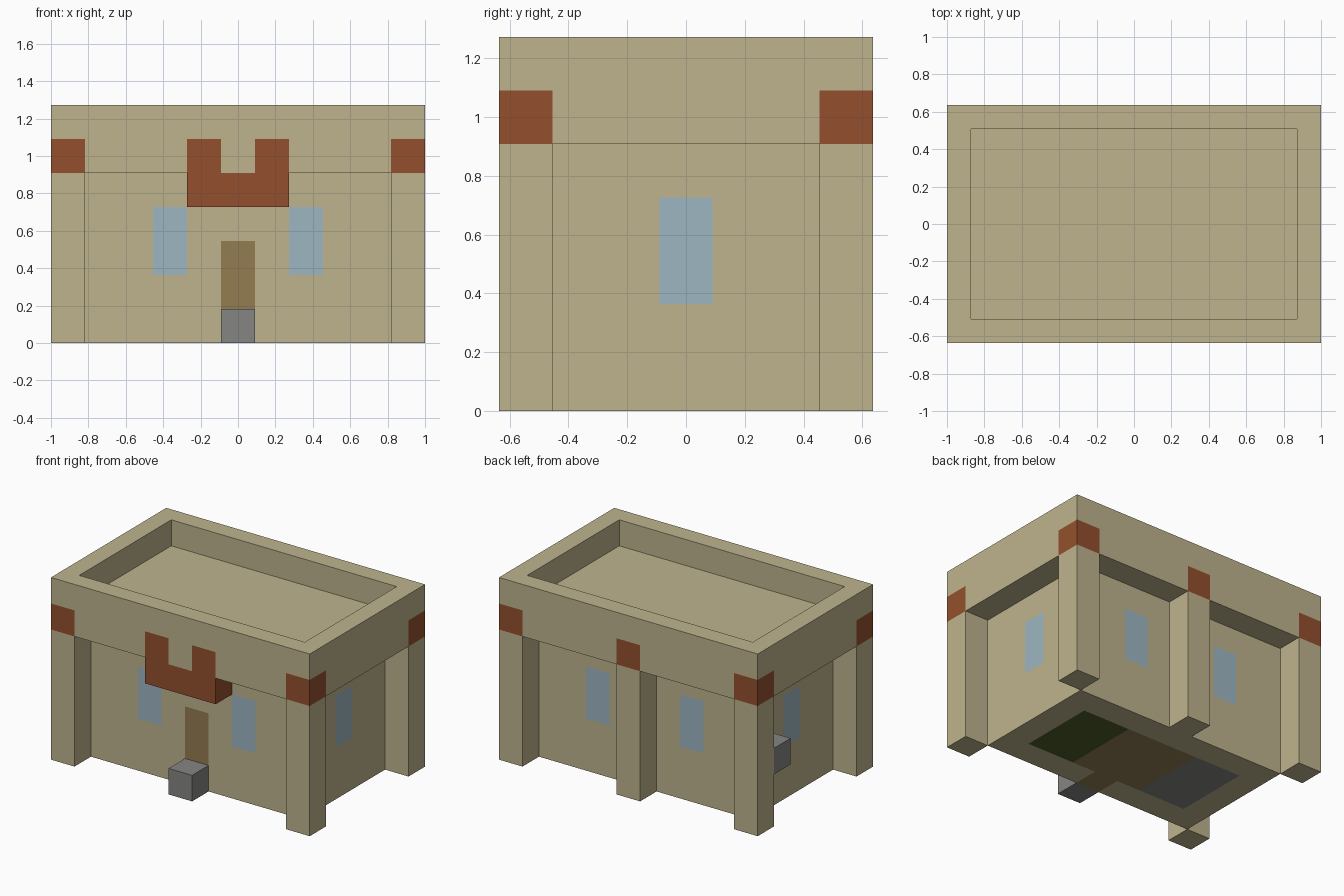
import bpy, bmesh
from mathutils import Vector

cube = bpy.data.objects.get("Cube")
if cube:
    bpy.data.objects.remove(cube)

U = 2 / 11  # one building block


def linear(c):
    c /= 255
    return c / 12.92 if c <= 0.04045 else ((c + 0.055) / 1.055) ** 2.4


def material(name, *rgb):
    colour = [linear(c) for c in rgb] + [1]
    mat = bpy.data.materials.new(name)
    mat.use_nodes = True
    mat.diffuse_color = colour
    shader = mat.node_tree.nodes["Principled BSDF"]
    shader.inputs["Base Color"].default_value = colour
    shader.inputs["Roughness"].default_value = 0.9
    return mat


sand = material("sandstone", 190, 180, 141)
rust = material("rust clay", 148, 80, 45)
glass = material("pale blue glass", 158, 182, 194)
wood = material("brown wood", 148, 125, 82)
stone = material("grey stone", 133, 133, 131)
green = material("dark green floor", 77, 94, 38)


def block(name, low, high, mats, cuts=((), (), ()), rule=None, recess=None):
    """Box between two corners in blocks, optionally sunk on top, cut and coloured by rule."""
    bm = bmesh.new()
    bmesh.ops.create_cube(bm, size=1)
    low, high = Vector(low), Vector(high)
    for v in bm.verts:
        v.co = (low + high) / 2 + v.co * (high - low)
    if recess:
        top = max(bm.faces, key=lambda f: f.calc_center_median().z)
        bmesh.ops.inset_region(bm, faces=[top], thickness=recess)
        walls = bmesh.ops.extrude_face_region(bm, geom=[top])["geom"]
        bmesh.ops.delete(bm, geom=[top], context="FACES_ONLY")
        for v in walls:
            if isinstance(v, bmesh.types.BMVert):
                v.co.z -= recess
    for axis, places in enumerate(cuts):
        normal = [int(axis == i) for i in range(3)]
        for p in places:
            for side in (-p, p) if axis < 2 else (p,):
                bmesh.ops.bisect_plane(bm, geom=bm.verts[:] + bm.edges[:] + bm.faces[:],
                                       plane_co=[n * side for n in normal], plane_no=normal)
    bmesh.ops.recalc_face_normals(bm, faces=bm.faces[:])
    if rule:
        for f in bm.faces:
            f.material_index = mats.index(rule(f.calc_center_median(), f.normal))
    bmesh.ops.scale(bm, vec=(U, U, U), verts=bm.verts[:])
    mesh = bpy.data.meshes.new(name)
    bm.to_mesh(mesh)
    bm.free()
    for m in mats:
        mesh.materials.append(m)
    obj = bpy.data.objects.new(name, mesh)
    bpy.context.collection.objects.link(obj)
    return obj


# Walls with windows and door, and room floors on the underside
def wall_rule(c, n):
    x, y = abs(c.x), abs(c.y)
    if n.z < -0.5:
        if x < 3.5 and y < 1.5:
            return wood if x < 1.5 else green if c.x > 0 else stone
        return wood if x < 0.5 and c.y < 0 else sand
    if abs(n.y) > 0.5:
        if 1.5 < x < 2.5 and 2 < c.z < 4:
            return glass
        return wood if n.y < 0 and x < 0.5 and 1 < c.z < 3 else sand
    return glass if abs(n.x) > 0.5 and y < 0.5 and 2 < c.z < 4 else sand


block("walls", (-4.5, -2.5, 0), (4.5, 2.5, 5), [sand, glass, wood, green, stone],
      ((0.5, 1.5, 2.5, 3.5), (0.5, 1.5), (1, 2, 3, 4)), wall_rule)


# Overhanging parapet with sunken roof and clay accents
def parapet_rule(c, n):
    x, y = abs(c.x), abs(c.y)
    if c.z > 6 or abs(n.z) > 0.5:
        return sand
    corner = x > 4.5 and y > 2.5
    prongs = n.y < -0.5 and 0.5 < x < 1.5
    back_centre = n.y > 0.5 and x < 0.5
    return rust if corner or prongs or back_centre else sand


block("parapet", (-5.5, -3.5, 5), (5.5, 3.5, 7), [sand, rust],
      ((0.5, 1.5, 4.5), (2.5,), (6,)), parapet_rule, recess=1)

# Corner pillars and back pillar
for sx, side in ((-1, "right"), (1, "left")):
    for sy, end in ((-1, "front"), (1, "back")):
        x, y = sx * 5, sy * 3
        block(f"{end}_{side}_pillar", (x - 0.5, y - 0.5, 0), (x + 0.5, y + 0.5, 5), [sand])
block("back_centre_pillar", (-0.5, 2.5, 0), (0.5, 3.5, 5), [sand])

# Lintel, doorstep and side wall block
block("door_lintel", (-1.5, -3.5, 4), (1.5, -2.5, 5), [rust])
block("doorstep", (-0.5, -3.5, 0), (0.5, -2.5, 1), [stone])
block("side_wall_block", (-5.5, 1.5, 2), (-4.5, 2.5, 3), [stone])
